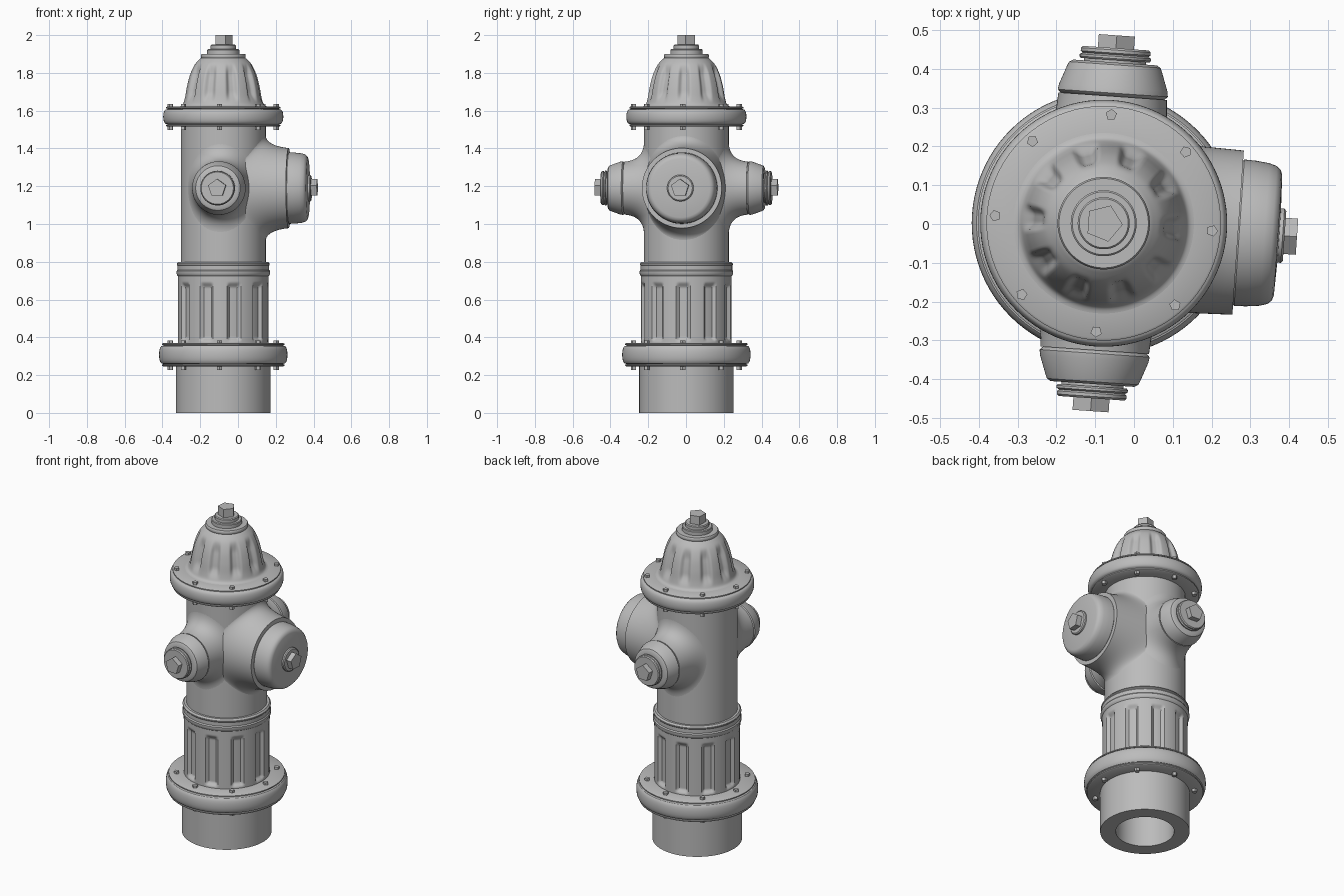
import bpy, bmesh, math
from mathutils import Matrix, Vector

cube = bpy.data.objects.get("Cube")
if cube:
    bpy.data.objects.remove(cube)

# One painted-metal colour for the whole hydrant
paint = bpy.data.materials.new("grey_paint")
paint.use_nodes = True
grey = (0.5, 0.5, 0.5, 1)
paint.diffuse_color = grey
paint.node_tree.nodes["Principled BSDF"].inputs["Base Color"].default_value = grey

FRAME = Matrix.Translation((-0.078, 0.002, 0)) @ Matrix.Rotation(math.radians(-4), 4, 'Z')
BODY_R = 0.225
OUTLET_Z = 1.19


def skin(name, rings, matrix=FRAME, smooth=True):
    """Join a stack of closed rings into one surface."""
    bm = bmesh.new()
    rows = [[bm.verts.new(p) for p in ring] for ring in rings]
    n = len(rows[0])
    for low, high in zip(rows, rows[1:]):
        for j in range(n):
            k = (j + 1) % n
            bm.faces.new((low[j], low[k], high[k], high[j]))
    bmesh.ops.remove_doubles(bm, verts=bm.verts, dist=1e-5)
    bm.transform(matrix)
    mesh = bpy.data.meshes.new(name)
    bm.to_mesh(mesh)
    bm.free()
    mesh.materials.append(paint)
    obj = bpy.data.objects.new(name, mesh)
    bpy.context.collection.objects.link(obj)
    if smooth:
        bpy.ops.object.select_all(action='DESELECT')
        obj.select_set(True)
        bpy.context.view_layer.objects.active = obj
        bpy.ops.object.shade_smooth_by_angle(angle=math.radians(35))
    return obj


def lathe(name, profile, matrix=FRAME, sides=72, phase=0, flute=None, smooth=True):
    """Revolve (radius, height) points; flute(angle, height) is cut from the radius."""
    rings = []
    for r, z in profile:
        ring = []
        for j in range(sides):
            a = phase + math.tau * j / sides
            rad = r - (flute(a, z) if flute else 0)
            ring.append(Vector((rad * math.cos(a), rad * math.sin(a), z)))
        rings.append(ring)
    return skin(name, rings, matrix, smooth)


def ramp(lo, hi, v):
    t = min(1, max(0, (v - lo) / (hi - lo)))
    return t * t * (3 - 2 * t)


def curve_through(points, steps=6):
    """Smooth curve through 2D points."""
    pts = [Vector(p) for p in points]
    pts = [pts[0]] + pts + [pts[-1]]
    out = []
    for a, b, c, d in zip(pts, pts[1:], pts[2:], pts[3:]):
        for i in range(steps):
            t = i / steps
            out.append(0.5 * (2 * b + (c - a) * t + (2 * a - 5 * b + 4 * c - d) * t * t
                              + (3 * b - a - 3 * c + d) * t ** 3))
    return out + [pts[-1]]


def nut(name, matrix, radius, low, high, phase=0.0):
    return lathe(name, [(0, low), (radius, low), (radius, high), (0, high)],
                 matrix, 5, phase, smooth=False)


def flange(name, radius, low, high):
    """Two thin plates around a rounded bulge, clamped by eight bolts."""
    bulge_r, mid, half = 0.022, (low + high) / 2, (high - low) / 2 - 0.014
    profile = [(0.2, low), (radius - 0.022, low), (radius - 0.016, low + 0.004),
               (radius - 0.016, low + 0.01), (radius - 0.024, low + 0.012)]
    for i in range(11):
        a = math.pi * (i / 10 - 0.5)
        profile.append((radius - bulge_r + bulge_r * math.cos(a) ** 0.7 if 0 < i < 10
                        else radius - bulge_r, mid + half * math.sin(a)))
    profile += [(radius - 0.024, high - 0.012), (radius - 0.016, high - 0.01),
                (radius - 0.016, high - 0.004), (radius - 0.022, high), (0.2, high)]
    lathe(name, profile, sides=96)
    for i in range(8):
        place = FRAME @ Matrix.Rotation(math.tau * i / 8, 4, 'Z') @ Matrix.Translation((0.28, 0, 0))
        nut(f"{name}_bolt_{i + 1}", place, 0.015, low - 0.018, high + 0.014)


# Hollow foot pipe
lathe("base_pipe", [(0, 1.2), (0.163, 1.2), (0.163, 0), (0.25, 0), (0.25, 0.25), (0.2, 0.25)])
flange("lower_flange", 0.34, 0.246, 0.37)


# Fluted lower barrel with a beaded collar
def barrel_flute(a, z):
    return 0.018 * ramp(-0.05, 0.6, math.cos(10 * a)) * ramp(0.375, 0.4, z) * (1 - ramp(0.66, 0.695, z))


lathe("lower_barrel", [(0.24, 0.365 + 0.36 * i / 60) for i in range(61)], sides=200, flute=barrel_flute)
lathe("barrel_collar", [(0.235, 0.72), (0.243, 0.727), (0.248, 0.738), (0.248, 0.75), (0.243, 0.757),
                        (0.243, 0.78), (0.246, 0.784), (0.246, 0.79), (0.238, 0.8), (0.2, 0.8)])
lathe("upper_barrel", [(BODY_R, 0.79), (BODY_R, 1.52)])
flange("upper_flange", 0.318, 1.515, 1.622)


# Fluted dome
def dome_flute(a, z):
    return 0.02 * ramp(-0.3, 0.9, math.cos(10 * a)) * ramp(1.635, 1.7, z) * (1 - ramp(1.78, 1.86, z))


dome = curve_through([(0.24, 1.62), (0.217, 1.63), (0.205, 1.665), (0.193, 1.73), (0.177, 1.79),
                      (0.154, 1.84), (0.128, 1.87), (0.112, 1.882)])
lathe("dome", dome, sides=200, flute=dome_flute)
lathe("dome_cap", [(0.1, 1.876), (0.116, 1.878), (0.119, 1.883), (0.119, 1.895), (0.115, 1.901),
                   (0.085, 1.901), (0.085, 1.922), (0.081, 1.926), (0.067, 1.926),
                   (0.067, 1.944), (0.063, 1.949), (0, 1.949)])
nut("top_nut", FRAME, 0.049, 1.945, 2.0)


def outlet_matrix(degrees):
    """Local z points out of the barrel, local -x points up."""
    return (FRAME @ Matrix.Translation((0, 0, OUTLET_Z))
            @ Matrix.Rotation(math.radians(degrees), 4, 'Z') @ Matrix.Rotation(math.pi / 2, 4, 'Y'))


def neck(name, matrix, tall, wide, radius, reach, sides=80, steps=14):
    """Flared neck blending from the barrel wall into a round mouth."""
    def on_wall(x, y):
        return Vector((x, y, math.sqrt(max(0, BODY_R ** 2 - y * y)) - 0.001))
    rings = [[] for _ in range(steps + 1)]
    for j in range(sides):
        a = math.tau * j / sides
        c, s = math.cos(a), math.sin(a)
        foot = on_wall(tall * c, wide * s)
        bend = on_wall(radius * 1.06 * c, min(radius * 1.06, wide) * s)
        mouth = Vector((radius * c, radius * s, reach))
        for i in range(steps + 1):
            t = i / steps
            rings[i].append(foot * (1 - t) ** 2 + bend * 2 * t * (1 - t) + mouth * t * t)
    rings.append([Vector((0, 0, reach))] * sides)
    skin(name, rings, matrix)


# Small hose outlets on the front and back
SMALL_CAP = [(0.12, 0.325), (0.134, 0.328), (0.142, 0.336), (0.14, 0.35), (0.122, 0.4), (0.118, 0.409),
             (0.108, 0.415), (0.08, 0.415), (0.08, 0.421), (0.089, 0.421), (0.092, 0.425),
             (0.092, 0.431), (0.085, 0.435), (0.09, 0.439), (0.09, 0.447), (0.085, 0.452), (0, 0.452)]
for side, degrees in (("front", -90), ("back", 90)):
    m = outlet_matrix(degrees)
    neck(f"{side}_outlet_neck", m, 0.25, 0.19, 0.14, 0.328)
    lathe(f"{side}_outlet_cap", SMALL_CAP, m)
    nut(f"{side}_outlet_nut", m, 0.049, 0.45, 0.485, math.pi)

# Large pumper outlet on the left
m = outlet_matrix(0)
neck("left_outlet_neck", m, 0.285, 0.221, 0.212, 0.347)
lathe("left_outlet_cap", [(0.18, 0.34), (0.189, 0.35), (0.188, 0.38), (0.184, 0.415), (0.178, 0.435),
                          (0.168, 0.446), (0.155, 0.45), (0.07, 0.453), (0.07, 0.462),
                          (0.064, 0.467), (0, 0.467)], m, 80)
nut("left_outlet_nut", m, 0.049, 0.465, 0.499, math.pi)
